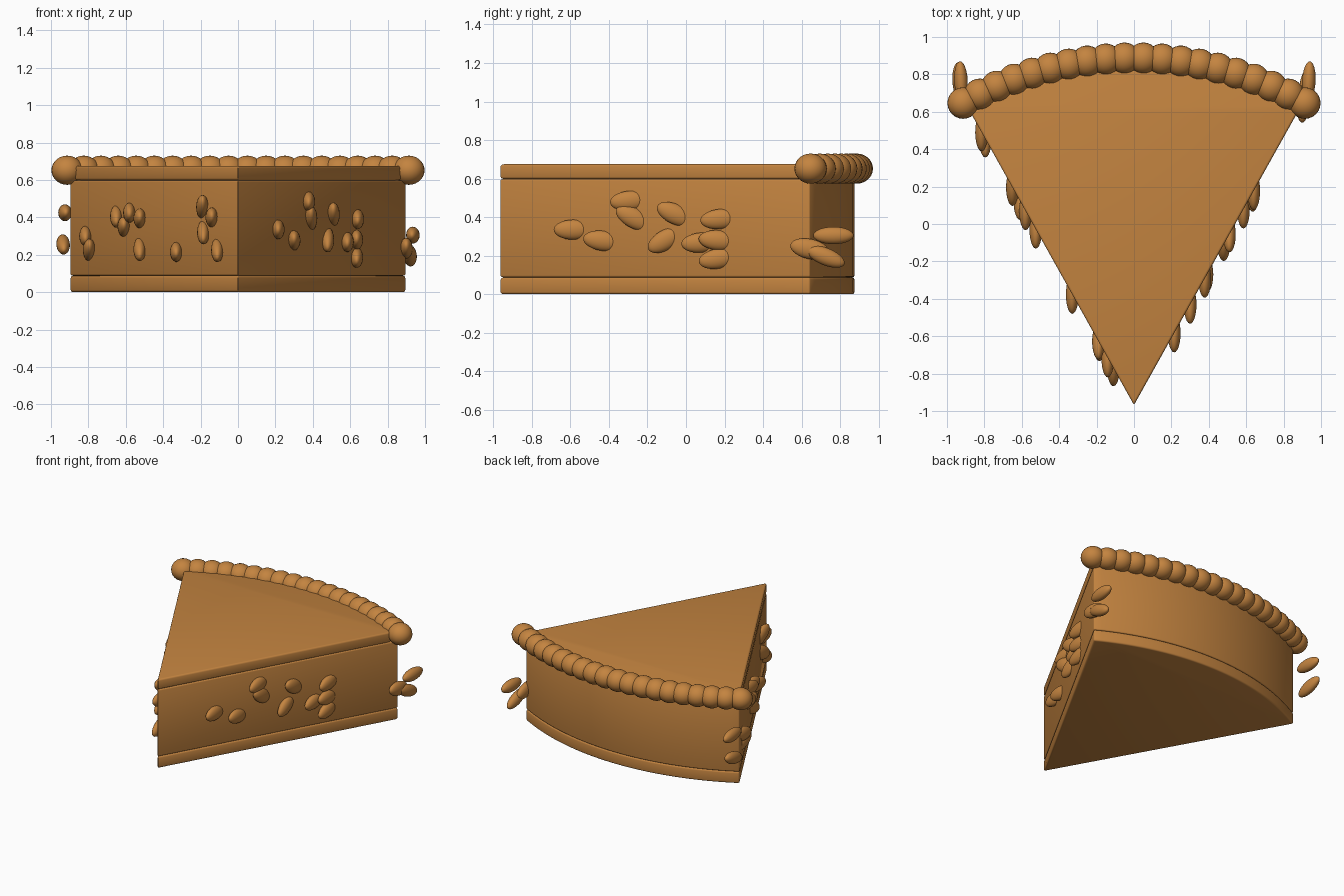
import bpy, bmesh, math
from mathutils import Vector

if "Cube" in bpy.data.objects:
    bpy.data.objects.remove(bpy.data.objects["Cube"])

TIP_Y = -0.968
HALF = math.radians(29.2)

crust = bpy.data.materials.new("golden_brown")
crust.diffuse_color = (0.552, 0.231, 0.051, 1)
crust.use_nodes = True
crust.node_tree.nodes["Principled BSDF"].inputs["Base Color"].default_value = crust.diffuse_color


def finish(ob):
    ob.data.materials.append(crust)
    bpy.ops.object.select_all(action='DESELECT')
    ob.select_set(True)
    bpy.context.view_layer.objects.active = ob
    bpy.ops.object.shade_smooth_by_angle(angle=math.radians(40))


def wedge(name, radius, z0, z1, bevel, steps=32):
    """Pie wedge with its tip at the front, extruded from z0 to z1."""
    bm = bmesh.new()
    pts = [(0, TIP_Y)]
    for i in range(steps + 1):
        a = HALF - 2 * HALF * i / steps
        pts.append((radius * math.sin(a), TIP_Y + radius * math.cos(a)))
    face = bm.faces.new([bm.verts.new((x, y, z0)) for x, y in pts])
    ext = bmesh.ops.extrude_face_region(bm, geom=[face])
    for v in ext["geom"]:
        if isinstance(v, bmesh.types.BMVert):
            v.co.z = z1
    bmesh.ops.recalc_face_normals(bm, faces=bm.faces)
    sharp = [e for e in bm.edges if e.calc_face_angle(0) > 0.6]
    bmesh.ops.bevel(bm, geom=sharp, offset=bevel, segments=3,
                    profile=0.5, affect='EDGES', clamp_overlap=True)
    me = bpy.data.meshes.new(name)
    bm.to_mesh(me)
    bm.free()
    ob = bpy.data.objects.new(name, me)
    bpy.context.collection.objects.link(ob)
    finish(ob)


def ellipsoid(name, loc, scale, pitch=0.0, yaw=0.0):
    bpy.ops.mesh.primitive_uv_sphere_add(segments=24, ring_count=14, location=loc)
    ob = bpy.context.object
    ob.name = name
    ob.scale = scale
    ob.rotation_euler = (math.radians(pitch), 0, yaw)
    finish(ob)


# Stacked layers of the slice
wedge("bottom_crust", 1.842, 0.0, 0.088, 0.012)
wedge("filling", 1.842, 0.088, 0.598, 0.010)
wedge("top_layer", 1.79, 0.598, 0.675, 0.012)

# Crimped rim made of overlapping beads
BEADS, RIM, RIM_HALF = 20, 1.855, math.radians(29.5)
for i in range(BEADS):
    a = -RIM_HALF + 2 * RIM_HALF * i / (BEADS - 1)
    ellipsoid(f"rim_bead_{i}", (RIM * math.sin(a), TIP_Y + RIM * math.cos(a), 0.652),
              (0.084, 0.084, 0.078), yaw=-a)

# Seeds in the cut faces: x, z, pitch in degrees, length factor
seeds = [
    (0.215, 0.335, 0, 1), (0.30, 0.277, -8, 1), (0.378, 0.485, 5, 1),
    (0.39, 0.395, -28, 1), (0.48, 0.28, 30, .95), (0.51, 0.415, -25, 1),
    (0.585, 0.268, 5, 1), (0.635, 0.28, -5, 1), (0.64, 0.39, 5, 1),
    (0.635, 0.185, 10, 1), (0.90, 0.235, -12, 1),
    (-0.815, 0.30, 10, 1), (-0.795, 0.225, -20, 1), (-0.65, 0.405, 20, 1),
    (-0.61, 0.35, -10, 1), (-0.58, 0.425, 5, 1), (-0.525, 0.395, -5, 1),
    (-0.525, 0.23, 25, 1), (-0.33, 0.215, 5, 1), (-0.19, 0.455, -25, 1),
    (-0.185, 0.32, 25, 1), (-0.14, 0.40, -5, 1), (-0.11, 0.225, 25, 1),
]
for i, (x, z, pitch, k) in enumerate(seeds):
    y = TIP_Y + abs(x) / math.tan(HALF)
    ellipsoid(f"seed_{i}", (x, y, z), (0.034, 0.103 * k, 0.052), pitch)

# Loose seeds standing off the outer corners
for i, (x, y, z, pitch) in enumerate([(0.935, 0.765, 0.305, 0), (0.92, 0.725, 0.195, -22),
                                      (-0.925, 0.765, 0.425, 0), (-0.935, 0.765, 0.255, 18)]):
    ellipsoid(f"corner_seed_{i}", (x, y, z), (0.036, 0.105, 0.045), pitch, 0.05 if x < 0 else -0.05)
